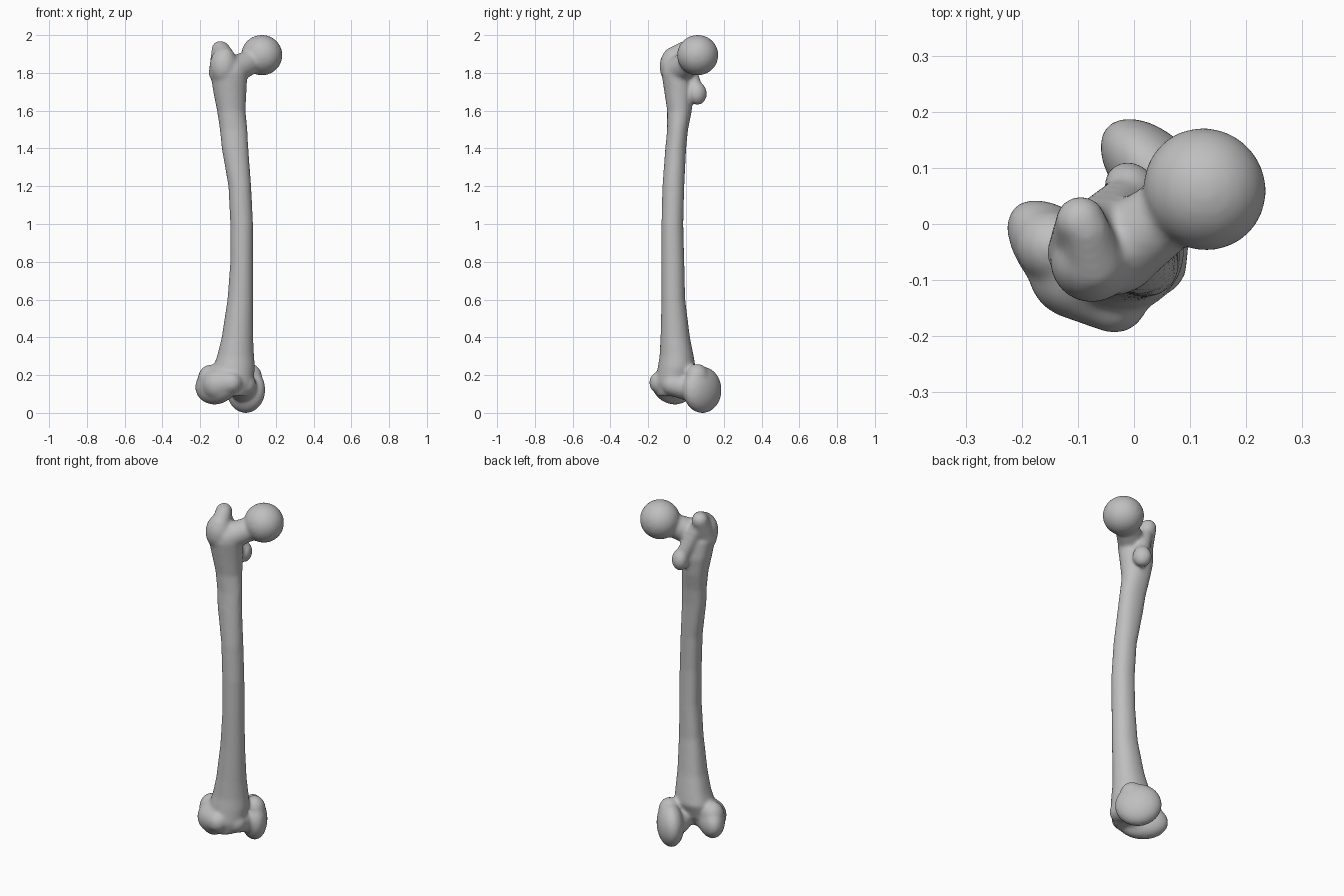
import bpy
import bmesh
import math
from mathutils import Matrix, Vector

cube = bpy.data.objects.get("Cube")
if cube:
    bpy.data.objects.remove(cube, do_unlink=True)

bone = bpy.data.materials.new("bone_grey")
bone.use_nodes = True
colour = (0.52, 0.52, 0.52, 1)
bone.diffuse_color = colour
bone.node_tree.nodes["Principled BSDF"].inputs["Base Color"].default_value = colour

bm = bmesh.new()
YAW = math.radians(45)  # the bone is turned about its length
SIDES = 40


def blob(centre, radii, pitch=0):
    """Ellipsoid; radii run across the joint, front to back, and up."""
    matrix = (Matrix.Translation(centre) @ Matrix.Rotation(YAW, 4, "Z")
              @ Matrix.Rotation(math.radians(pitch), 4, "X")
              @ Matrix.Diagonal((*radii, 1)))
    bmesh.ops.create_uvsphere(bm, u_segments=32, v_segments=20, radius=1, matrix=matrix)


def limb(start, end, r_start, r_end, steps=9):
    """Rounded, tapering link between two points."""
    start, end = Vector(start), Vector(end)
    for i in range(steps):
        t = i / (steps - 1)
        r = r_start + (r_end - r_start) * t
        blob(start.lerp(end, t), (r, r, r))


def shaft(sections):
    """Loft through sections given as height, x range and y range."""
    rings = []
    for z, x0, x1, y0, y1 in sections:
        ring = []
        for i in range(SIDES):
            a = math.tau * i / SIDES
            # low ridge down the back of the shaft
            ridge = 1 + 0.12 * max(0, math.cos(a - 3 * YAW)) ** 8
            ring.append(bm.verts.new((
                (x0 + x1) / 2 + (x1 - x0) / 2 * ridge * math.cos(a),
                (y0 + y1) / 2 + (y1 - y0) / 2 * ridge * math.sin(a), z)))
        rings.append(ring)
    for low, high in zip(rings, rings[1:]):
        for i in range(SIDES):
            j = (i + 1) % SIDES
            bm.faces.new((low[i], low[j], high[j], high[i]))
    bm.faces.new(rings[0][::-1])
    bm.faces.new(rings[-1])


# Bowed shaft, flaring at both ends
shaft([
    (0.09, -0.10, 0.04, -0.15, -0.03),
    (0.16, -0.13, 0.08, -0.16, 0.02),
    (0.24, -0.13, 0.09, -0.15, 0.05),
    (0.30, -0.11, 0.085, -0.14, 0.04),
    (0.40, -0.085, 0.08, -0.135, 0.02),
    (0.60, -0.055, 0.08, -0.13, -0.005),
    (0.80, -0.04, 0.08, -0.13, -0.01),
    (1.00, -0.04, 0.08, -0.13, -0.015),
    (1.20, -0.05, 0.07, -0.125, -0.01),
    (1.40, -0.085, 0.055, -0.11, 0.0),
    (1.50, -0.095, 0.05, -0.10, 0.01),
    (1.60, -0.11, 0.04, -0.10, 0.03),
    (1.70, -0.13, 0.045, -0.115, 0.04),
    (1.80, -0.145, 0.05, -0.13, 0.03),
    (1.85, -0.12, 0.02, -0.11, 0.0),
])

# Ball head and neck
blob((0.126, 0.062, 1.894), (0.108, 0.111, 0.107))
limb((0.09, 0.04, 1.87), (-0.03, -0.05, 1.81), 0.062, 0.075)

# Large outer knob with its upright tip
blob((-0.075, -0.065, 1.835), (0.075, 0.075, 0.10))
limb((-0.095, 0.005, 1.925), (-0.10, -0.05, 1.80), 0.045, 0.055)
limb((-0.085, -0.01, 1.925), (-0.07, -0.07, 1.88), 0.042, 0.055)

# Small rear knob and the crest leading up to it
blob((-0.005, 0.062, 1.69), (0.045, 0.052, 0.06))
limb((-0.08, 0.0, 1.88), (-0.015, 0.045, 1.72), 0.04, 0.042)

# Inner condyle with its side bump
blob((0.042, 0.086, 0.122), (0.072, 0.126, 0.123), -12)
blob((0.065, 0.06, 0.19), (0.06, 0.065, 0.07))
limb((0.03, 0.04, 0.13), (0.035, -0.07, 0.15), 0.075, 0.06)

# Outer condyle with its side bump
blob((-0.115, -0.068, 0.145), (0.074, 0.14, 0.10), -8)
blob((-0.145, -0.04, 0.18), (0.065, 0.07, 0.075))
limb((-0.035, -0.135, 0.16), (-0.10, -0.08, 0.15), 0.06, 0.09)

mesh = bpy.data.meshes.new("thigh_bone")
bm.to_mesh(mesh)
bm.free()
mesh.materials.append(bone)
femur = bpy.data.objects.new("thigh_bone", mesh)
bpy.context.collection.objects.link(femur)

# Fuse the masses into one soft surface
remesh = femur.modifiers.new("fuse", "REMESH")
remesh.mode = "VOXEL"
remesh.voxel_size = 0.009
remesh.use_smooth_shade = True
soften = femur.modifiers.new("soften", "SMOOTH")
soften.factor = 0.5
soften.iterations = 10
for face in mesh.polygons:
    face.use_smooth = True
